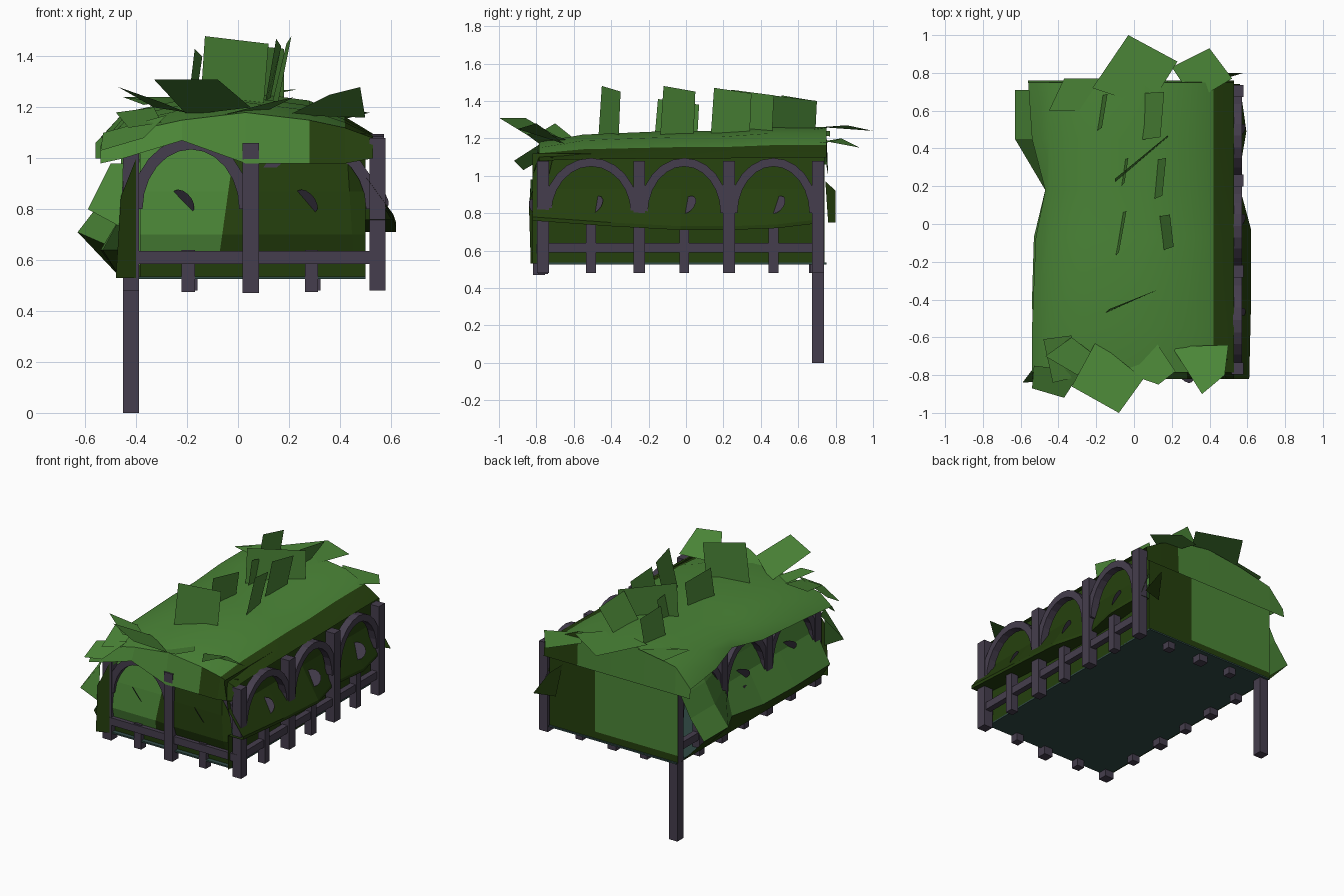
import bpy, bmesh, math
from mathutils import Vector

cube = bpy.data.objects.get("Cube")
if cube:
    bpy.data.objects.remove(cube)


def material(name, rgb):
    m = bpy.data.materials.new(name)
    m.use_nodes = True
    colour = (*rgb, 1)
    m.diffuse_color = colour
    m.node_tree.nodes["Principled BSDF"].inputs["Base Color"].default_value = colour
    return m


LEAF = material("leaf green", (0.07, 0.235, 0.038))
MOSS = material("dark moss", (0.018, 0.05, 0.004))
WOOD = material("purple timber", (0.06, 0.048, 0.075))
FLOOR = material("dark teal", (0.03, 0.07, 0.06))


def finish(name, bm, *mats):
    me = bpy.data.meshes.new(name)
    bm.to_mesh(me)
    bm.free()
    for m in mats:
        me.materials.append(m)
    ob = bpy.data.objects.new(name, me)
    bpy.context.scene.collection.objects.link(ob)
    return ob


def box(name, lo, hi, mat):
    bm = bmesh.new()
    bmesh.ops.create_cube(bm, size=1)
    for v in bm.verts:
        v.co = [l + (c + 0.5) * (h - l) for c, l, h in zip(v.co, lo, hi)]
    return finish(name, bm, mat)


def post(name, x, y, bottom, top, w=0.032):
    return box(name, (x - w, y - w, bottom), (x + w, y + w, top), WOOD)


def sheet(name, points, mat):
    bm = bmesh.new()
    bm.faces.new([bm.verts.new(p) for p in points])
    return finish(name, bm, mat)


def strip(name, rows, rule, smooth=False):
    """Grid of faces between rows of points; rule picks the dark faces."""
    bm = bmesh.new()
    grid = [[bm.verts.new(p) for p in row] for row in rows]
    for a, b in zip(grid, grid[1:]):
        for i in range(len(a) - 1):
            f = bm.faces.new((a[i], a[i + 1], b[i + 1], b[i]))
            f.material_index = int(rule(f.calc_center_median()))
            f.smooth = smooth
    bmesh.ops.recalc_face_normals(bm, faces=bm.faces)
    return finish(name, bm, LEAF, MOSS)


def arch(name, start, end, spring=0.80, top=1.095, band=0.045, depth=0.05, steps=12):
    """Curved timber between two posts."""
    p, q = Vector(start).to_3d(), Vector(end).to_3d()
    mid, along = (p + q) / 2, (q - p).normalized()
    half = (q - p).length / 2
    side = Vector((-along.y, along.x, 0)) * depth / 2
    bm = bmesh.new()
    rings = []
    for i in range(steps + 1):
        t = math.pi * i / steps
        ring = []
        for inset, s in ((0, 1), (0, -1), (band, -1), (band, 1)):
            co = mid + along * math.cos(t) * (half - inset) + side * s
            co.z = spring + (top - spring - inset) * math.sin(t)
            ring.append(bm.verts.new(co))
        rings.append(ring)
    for a, b in zip(rings, rings[1:]):
        for i in range(4):
            j = (i + 1) % 4
            bm.faces.new((a[i], a[j], b[j], b[i]))
    bm.faces.new(rings[0])
    bm.faces.new(rings[-1])
    bmesh.ops.recalc_face_normals(bm, faces=bm.faces)
    return finish(name, bm, WOOD)


def disc(name, centre, normal, radius=0.055):
    bm = bmesh.new()
    bmesh.ops.create_circle(bm, cap_ends=True, segments=14, radius=radius)
    ob = finish(name, bm, WOOD)
    ob.location = centre
    ob.rotation_euler = Vector(normal).to_track_quat('Z', 'Y').to_euler()
    return ob


# Floor
box("floor", (-0.45, -0.79, 0.525), (0.5, 0.75, 0.535), FLOOR)

# Bulging curtains of foliage that swallow part of the frame
right_bulge = [(-0.82, 0.61, 0.76), (-0.4, 0.62, 0.73), (-0.03, 0.62, 0.71),
               (0.23, 0.55, 0.71), (0.49, 0.595, 0.72), (0.74, 0.56, 0.75)]
strip("right_curtain",
      [[(0.47, y, 1.12), (0.5, y, 0.93), (x, y, z + 0.02), (x, y, z), (0.5, y, z), (0.5, y, 0.53)]
       for y, x, z in right_bulge], lambda c: True)
# Left side: (y, shoulder x, chest x, hem x, hem z)
left_bulge = [(-0.78, -0.39, -0.42, -0.53, 0.64), (-0.4, -0.39, -0.42, -0.54, 0.64),
              (-0.07, -0.39, -0.42, -0.53, 0.64), (0.18, -0.39, -0.42, -0.47, 0.64),
              (0.45, -0.46, -0.53, -0.63, 0.71), (0.71, -0.46, -0.53, -0.63, 0.71)]
strip("left_curtain",
      [[(-0.37, y, 1.1), (a, y, 0.97), (b, y, 0.84), (x, y, z), (-0.46, y, 0.53)]
       for y, a, b, x, z in left_bulge], lambda c: c.z < 0.64)
front_profile = [(-0.71, 1.1), (-0.765, 0.87), (-0.79, 0.7), (-0.77, 0.62), (-0.76, 0.53)]
full_profile = [(-0.78, 1.1), (-0.797, 0.87), (-0.8, 0.7), (-0.77, 0.62), (-0.76, 0.53)]
columns = ((-0.385, 0, front_profile), (-0.02, 0.14, front_profile), (0.08, 0, full_profile),
           (0.43, -0.06, full_profile), (0.5, 0, front_profile))
strip("front_curtain", [[(x - lean * (1 - z), y, z) for y, z in profile]
                        for x, lean, profile in columns],
      lambda c: c.x > -0.05 or c.z < 0.64)
back_edges = (0.5, 0.16, -0.46)
strip("back_wall", [[(x, 0.74, z) for z in (1.1, 0.58, 0.53)] for x in back_edges],
      lambda c: c.x > 0.16 or c.z < 0.57)

# Timber frame: posts, rails, arches and round plates
LEFT, RIGHT, FRONT = -0.42, 0.548, -0.765
main_y = (FRONT, -0.25, 0.23, 0.705)
main_x = (LEFT, 0.05, RIGHT)
for side, x, normal in (("left", LEFT, (-0.6, 0.6, -0.5)), ("right", RIGHT, (0.6, -0.6, 0.5))):
    for i, y in enumerate(main_y):
        tall = side == "left" and i == 3
        post(f"{side}_post_{i}", x, y, 0 if tall else 0.48, 1.08)
    for i, (a, b) in enumerate(zip(main_y, main_y[1:])):
        m = (a + b) / 2
        arch(f"{side}_arch_{i}", (x, a), (x, b))
        post(f"{side}_short_post_{i}", x, m, 0.48, 0.77, 0.026)
        disc(f"{side}_plate_{i}", (x, m + 0.02, 0.845), normal)
    box(side + "_rail", (x - 0.02, FRONT, 0.59), (x + 0.02, 0.7, 0.64), WOOD)
post("front_middle_post", 0.05, FRONT - 0.02, 0.47, 1.06)
for i, (a, b) in enumerate(zip(main_x, main_x[1:])):
    m = (a + b) / 2
    arch(f"front_arch_{i}", (a, FRONT), (b, FRONT), top=1.08)
    post(f"front_short_post_{i}", m - 0.01, FRONT, 0.475, 0.64, 0.026)
    disc(f"front_plate_{i}", (m - 0.03, FRONT - 0.005 - 0.028 * i, 0.83), (-0.6, -0.6, -0.5))
    post(f"back_short_post_{i}", m, 0.69, 0.48, 0.64, 0.026)
post("back_middle_post", 0.05, 0.69, 0.48, 1.0)
box("front_rail", (LEFT, FRONT - 0.035, 0.585), (RIGHT, FRONT + 0.02, 0.635), WOOD)

# Leafy roof: stations of (y, left edge x, left edge z, lift)
stations = [(-0.785, -0.54, 1.03, 0), (-0.55, -0.54, 1.05, 0.04), (-0.07, -0.52, 1.07, 0.06),
            (0.18, -0.47, 1.1, 0.06), (0.45, -0.54, 1.08, 0.08), (0.75, -0.56, 1.06, 0.08)]
section = [(-0.45, 1.1), (-0.22, 1.15), (0.03, 1.18), (0.28, 1.15), (0.42, 1.12), (0.53, 1.08)]
rows = [[(x0, y, z0)] + [(x, y, z + lift * min(1, (0.6 - x) * 3)) for x, z in section]
        for y, x0, z0, lift in stations]
strip("roof", rows, lambda c: c.x > 0.42, smooth=True)
# Hanging ends of the roof
front_hem = [0.98, 1.0, 1.07, 0.98, 0.98, 0.98, 1.0]
strip("front_hem", [rows[0], [(x, y - 0.035, z) for (x, y, _), z in zip(rows[0], front_hem)]],
      lambda c: c.x > 0.28)
strip("back_hem", [rows[-1], [(x, y + 0.01, min(z, 1.0)) for x, y, z in rows[-1]]],
      lambda c: c.x > 0.28)

# Upright leaves: (start x, start y, end x, end y, lean x, top)
upright = [(-0.15, -0.47, 0.1, -0.36, 0.02, 1.48), (0.15, -0.14, 0.13, 0.04, 0.06, 1.48),
           (-0.1, -0.17, -0.06, 0.06, 0.02, 1.41), (0.1, 0.13, 0.12, 0.34, 0.05, 1.47),
           (-0.1, 0.22, 0.18, 0.46, 0.0, 1.46), (-0.07, 0.2, -0.05, 0.34, 0.02, 1.4),
           (0.0, 0.44, 0.02, 0.69, 0.14, 1.43), (-0.2, 0.49, -0.17, 0.68, 0.03, 1.43)]
for i, (x0, y0, x1, y1, lean, top) in enumerate(upright):
    sheet(f"upright_leaf_{i}", [(x0, y0, 1.18), (x1, y1, 1.2), (x1 + lean, y1 + 0.01, top - 0.03),
                                (x0 + lean, y0 + 0.02, top)], LEAF)

# Loose leaves around the roof edge
front = [
    [(-0.33, -0.86, 1.31), (-0.08, -1.0, 1.31), (0.05, -0.82, 1.2), (-0.2, -0.62, 1.17)],
    [(0.2, -0.65, 1.17), (0.36, -0.9, 1.25), (0.48, -0.8, 1.28), (0.5, -0.64, 1.16)],
    [(-0.1, -0.77, 1.16), (0.13, -0.85, 1.22), (0.22, -0.78, 1.24), (0.1, -0.6, 1.18)],
    [(-0.48, -0.61, 1.18), (-0.33, -0.59, 1.2), (-0.3, -0.81, 1.14), (-0.43, -0.84, 1.12)],
    [(-0.54, -0.87, 1.03), (-0.37, -0.92, 1.08), (-0.28, -0.78, 1.17), (-0.53, -0.75, 1.1)],
    [(-0.45, -0.83, 0.98), (-0.5, -0.72, 0.98), (-0.59, -0.84, 0.8), (-0.46, -0.82, 0.73)],
    [(-0.47, -0.7, 1.28), (-0.3, -0.8, 1.22), (-0.2, -0.7, 1.18), (-0.33, -0.6, 1.2)],
]
back = [
    [(-0.22, 0.72, 1.26), (-0.03, 1.0, 1.24), (0.23, 0.86, 1.27), (0.08, 0.62, 1.24)],
    [(0.2, 0.83, 1.2), (0.4, 0.93, 1.15), (0.52, 0.77, 1.18), (0.32, 0.65, 1.17)],
    [(-0.45, 0.6, 1.24), (-0.37, 0.77, 1.21), (-0.18, 0.77, 1.24), (-0.2, 0.6, 1.2)],
]
for group, leaves in (("front", front), ("back", back)):
    for i, quad in enumerate(leaves):
        sheet(f"{group}_leaf_{i}", quad, LEAF)

# Dark moss tufts at the corners
sheet("front_left_tuft", [(-0.48, -0.83, 0.53), (-0.4, -0.8, 0.53), (-0.4, -0.8, 1.0),
                          (-0.46, -0.84, 0.85)], MOSS)
sheet("back_right_tuft", [(0.4, 0.745, 0.97), (0.46, 0.8, 0.92), (0.58, 0.8, 0.75),
                          (0.44, 0.76, 0.75)], MOSS)
